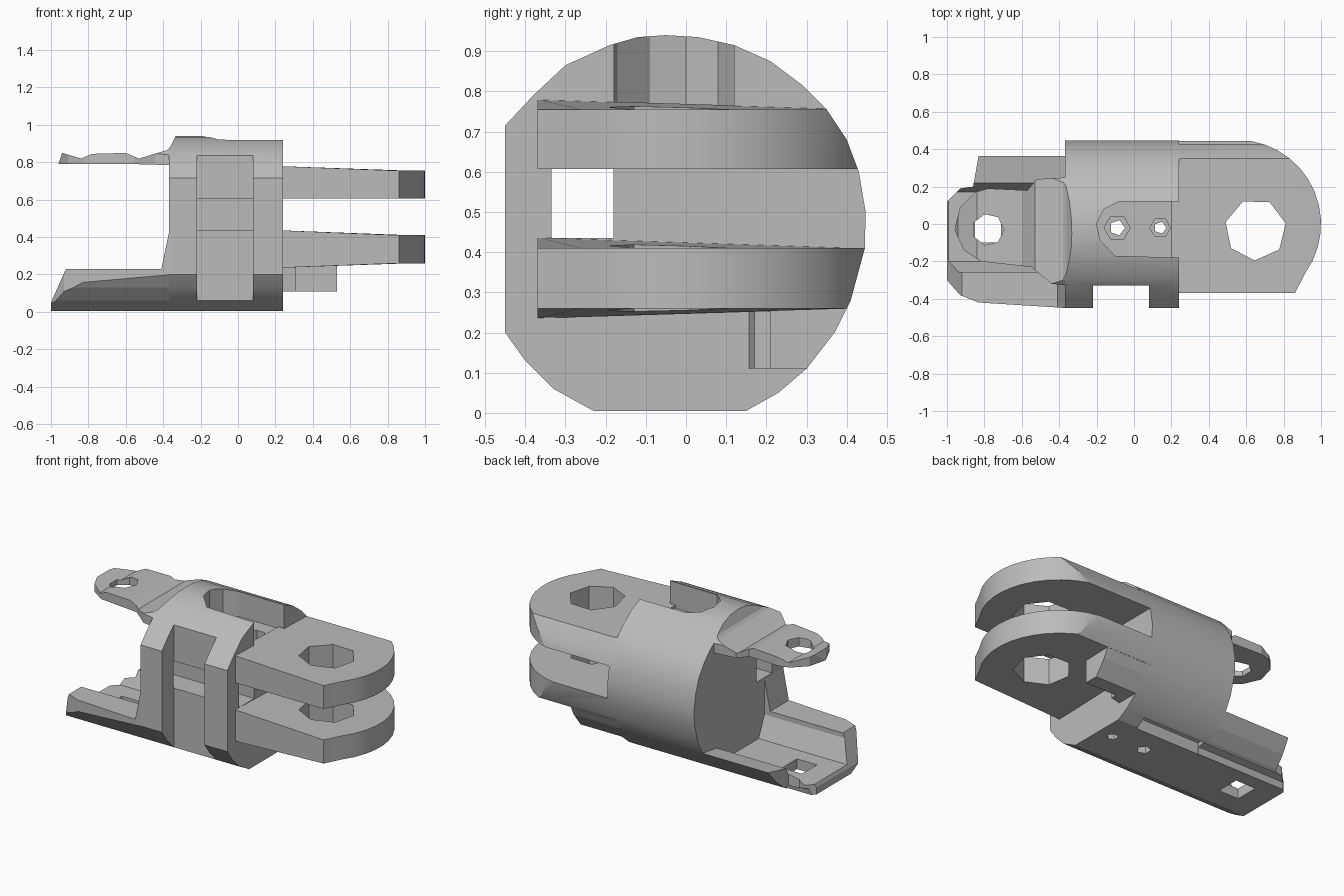
import bpy, bmesh, math

if "Cube" in bpy.data.objects:
    bpy.data.objects.remove(bpy.data.objects["Cube"])

grey = bpy.data.materials.new("plain grey")
grey.use_nodes = True
colour = (0.5, 0.5, 0.5, 1)
grey.diffuse_color = colour
grey.node_tree.nodes["Principled BSDF"].inputs["Base Color"].default_value = colour


def prism(name, outline, axis, lo, hi):
    """Extrude a closed outline along an axis; outline pairs keep x, y, z order."""
    bm = bmesh.new()

    def place(p, d):
        c = list(p)
        c.insert("xyz".index(axis), d)
        return c
    face = bm.faces.new([bm.verts.new(place(p, lo)) for p in outline])
    moved = bmesh.ops.extrude_face_region(bm, geom=[face])["geom"]
    for v in moved:
        if isinstance(v, bmesh.types.BMVert):
            v.co["xyz".index(axis)] = hi
    bmesh.ops.recalc_face_normals(bm, faces=bm.faces[:])
    me = bpy.data.meshes.new(name)
    bm.to_mesh(me)
    bm.free()
    ob = bpy.data.objects.new(name, me)
    bpy.context.collection.objects.link(ob)
    me.materials.append(grey)
    return ob


def box(name, x, y, z):
    return prism(name, [(x[0], y[0]), (x[1], y[0]), (x[1], y[1]), (x[0], y[1])], "z", *z)


def ring(cx, cy, r, n, turn=0.0):
    return [(cx + r * math.cos(turn + math.tau * i / n),
             cy + r * math.sin(turn + math.tau * i / n)) for i in range(n)]


def combine(ob, tool, operation="DIFFERENCE"):
    tool.hide_render = True
    mod = ob.modifiers.new("cut", "BOOLEAN")
    mod.operation, mod.object, mod.solver = operation, tool, "EXACT"
    bpy.context.view_layer.objects.active = ob
    bpy.ops.object.modifier_apply(modifier=mod.name)
    bpy.data.objects.remove(tool)


# Barrel cross-section, flattened at the front and underneath
section = [(-0.45, 0.2), (-0.45, 0.715), (-0.38, 0.79), (-0.3, 0.865), (-0.19, 0.915),
           (-0.12, 0.935), (-0.05, 0.94), (0.03, 0.935), (0.12, 0.915), (0.21, 0.875),
           (0.29, 0.815), (0.35, 0.755), (0.4, 0.68), (0.43, 0.6), (0.447, 0.5),
           (0.445, 0.41), (0.41, 0.28), (0.37, 0.2), (0.3, 0.11), (0.23, 0.05),
           (0.15, 0.005), (-0.23, 0.005), (-0.33, 0.06), (-0.4, 0.13)]


def trim(ob):
    combine(ob, prism("envelope", section, "x", -1.1, 1.1), "INTERSECT")


# Barrel body with its front recess, cross channel and top pocket
body = prism("body", section, "x", -0.37, 0.24)
combine(body, box("recess", (-0.22, 0.08), (-0.6, -0.33), (-0.1, 1.1)))
combine(body, box("channel", (-0.6, 0.5), (-0.335, -0.18), (0.435, 0.607)))
combine(body, box("channel_window", (-0.22, 0.08), (-0.4, -0.18), (0.435, 0.607)))
pocket = [(0.6, -0.19), (0.6, 0.12), (-0.08, 0.12), (-0.16, 0.08), (-0.2, 0.0),
          (-0.18, -0.09), (-0.1, -0.17)]
combine(body, prism("pocket", pocket, "z", 0.755, 1.1))
combine(body, prism("crown_bevel", [(-0.5, 0.8), (-0.37, 0.865), (-0.33, 0.945), (-0.5, 1.0)],
                    "y", -0.6, 0.6))
for x, r in ((-0.09, 0.07), (0.14, 0.055)):
    combine(body, prism("well", ring(x, -0.02, r, 6), "z", 0.5, 1.1))
    combine(body, prism("pin_hole", ring(x, -0.02, r * 0.6, 5), "z", -0.1, 1.1))
combine(body, prism("groove", [(0.12, -0.1), (0.22, -0.1), (0.21, 0.09), (0.15, 0.07)],
                    "x", -0.6, 0.1))

# Pair of rounded hinge prongs
arc = [(0.55 + 0.45 * math.cos(a), 0.45 * math.sin(a))
       for a in (math.radians(-45 + 135 * i / 14) for i in range(1, 15))]
plan = [(0.2, -0.37), (0.86, -0.37)] + arc + [(0.2, 0.45)]
for name, lo, hi, top, low in (("upper_prong", 0.607, 0.755, 0.78, 0.607),
                               ("lower_prong", 0.26, 0.41, 0.437, 0.235)):
    prong = prism(name, plan, "z", lo, hi)
    for v in prong.data.vertices:
        if v.co.x < 0.3 and v.co.y < 0:
            v.co.z = top if v.co.z > (lo + hi) / 2 else low
    trim(prong)
    combine(prong, prism("eye", ring(0.65, -0.03, 0.165, 7, 0.2), "z", 0, 1))

# Stop block below the lower prong
stop = prism("stop_block", [(0.2, 0.15), (0.31, 0.17), (0.31, 0.21), (0.53, 0.21),
                            (0.53, 0.45), (0.2, 0.45)], "z", 0.11, 0.27)
trim(stop)

# Lower tray with a tall front wall, rear rail and drilled floor
tray = prism("lower_tray", [(-1, 0), (-1, 0.05), (-0.92, 0.23), (-0.41, 0.23),
                            (-0.37, 0.42), (-0.35, 0.42), (-0.35, 0)], "y", -0.5, 0.5)
tray_plan = [(-1, -0.3), (-0.93, -0.38), (-0.83, -0.42), (-0.35, -0.45), (-0.35, 0.4),
             (-0.83, 0.37), (-0.86, 0.2), (-0.93, 0.19), (-1, 0.12)]
combine(tray, prism("tray_plan", tray_plan, "z", -0.1, 0.5), "INTERSECT")
trim(tray)
combine(tray, prism("cavity", [(-0.26, 0.2), (-0.2, 0.07), (0.17, 0.07), (0.22, 0.17),
                               (0.5, 0.21), (0.5, 0.6), (-0.26, 0.6)], "x", -1.1, -0.37))
combine(tray, box("tray_hole", (-0.85, -0.71), (-0.1, 0.05), (-0.1, 0.5)))
combine(tray, prism("groove", [(0.12, -0.1), (0.22, -0.1), (0.21, 0.06), (0.15, 0.045)],
                    "x", -1.1, -0.3))

# Upper lug with a rounded tip and eye
lug_plan = [(-0.34, -0.33), (-0.44, -0.32), (-0.55, -0.23), (-0.82, -0.2), (-0.91, -0.14),
            (-0.96, -0.03), (-0.93, 0.09), (-0.85, 0.17), (-0.78, 0.19), (-0.57, 0.18),
            (-0.52, 0.24), (-0.34, 0.25)]
lug = prism("upper_lug", [(-0.96, 0.79), (-0.94, 0.85), (-0.84, 0.82), (-0.78, 0.845),
                          (-0.6, 0.85), (-0.53, 0.82), (-0.38, 0.865), (-0.34, 0.9),
                          (-0.34, 0.74), (-0.37, 0.785), (-0.55, 0.79)], "y", -0.5, 0.5)
combine(lug, prism("lug_plan", lug_plan, "z", 0.5, 1.1), "INTERSECT")
trim(lug)
combine(lug, prism("lug_eye", ring(-0.78, -0.03, 0.085, 7), "z", 0.5, 1.1))

# Smooth the curved barrel surfaces while keeping machined edges crisp
for ob in (body, bpy.data.objects["upper_prong"], bpy.data.objects["lower_prong"]):
    bpy.ops.object.select_all(action="DESELECT")
    ob.select_set(True)
    bpy.context.view_layer.objects.active = ob
    bpy.ops.object.shade_smooth_by_angle(angle=math.radians(25))
